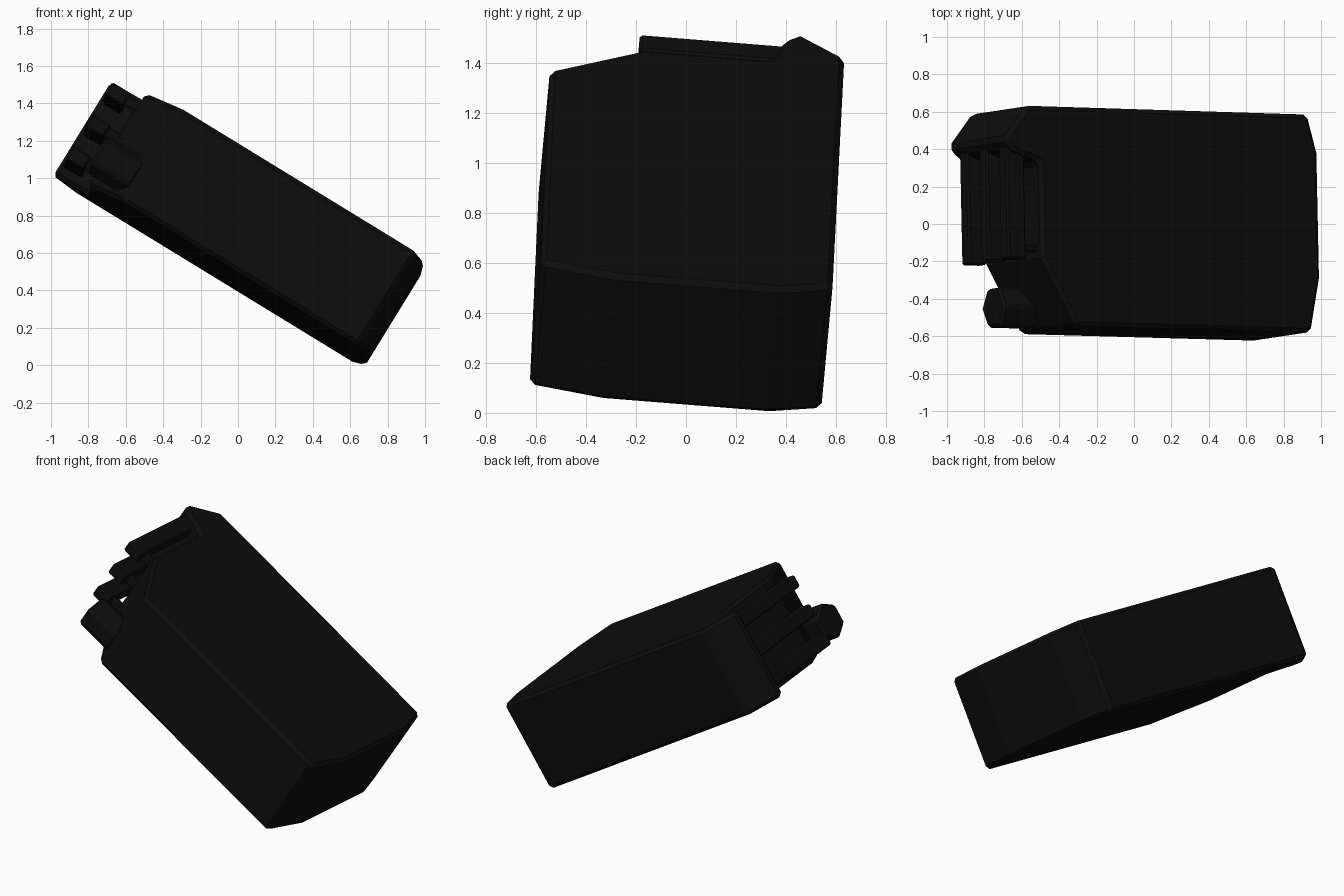
import bpy, bmesh, math
from mathutils import Matrix, Vector

cube = bpy.data.objects.get("Cube")
if cube:
    bpy.data.objects.remove(cube, do_unlink=True)

# One near-black plastic
black = bpy.data.materials.new("black_plastic")
black.use_nodes = True
colour = (0.004, 0.004, 0.004, 1)
black.diffuse_color = colour
black.node_tree.nodes["Principled BSDF"].inputs["Base Color"].default_value = colour

# Tilted frame of the whole pack: length, width, thickness
along = Vector((0.853, -0.024, -0.522)).normalized()
across = Vector((-0.02, 0.996, -0.08))
across = (across - along * across.dot(along)).normalized()
up = along.cross(across)
frame = Matrix((along, across, up)).transposed().to_4x4()
frame.translation = (0, 0, 0.755)


def prism(name, outline, low, high, bevel, turn=None):
    """Extrude a plan outline through the thickness and soften its edges."""
    bm = bmesh.new()
    face = bm.faces.new([bm.verts.new((x, y, low)) for x, y in outline])
    top = bmesh.ops.extrude_face_region(bm, geom=[face])["geom"]
    bmesh.ops.translate(bm, vec=(0, 0, high - low),
                        verts=[v for v in top if isinstance(v, bmesh.types.BMVert)])
    bmesh.ops.recalc_face_normals(bm, faces=bm.faces)
    mesh = bpy.data.meshes.new(name)
    bm.to_mesh(mesh)
    bm.free()
    mesh.materials.append(black)
    obj = bpy.data.objects.new(name, mesh)
    bpy.context.collection.objects.link(obj)
    obj.matrix_world = frame @ turn if turn else frame
    mod = obj.modifiers.new("edge", "BEVEL")
    mod.width = bevel
    mod.segments = 1
    return obj


def box(name, x0, x1, y0, y1, low, high):
    return prism(name, [(x0, y0), (x1, y0), (x1, y1), (x0, y1)], low, high, 0.01)


# Main case, with chamfered corners and a stepped contact end
prism("case", [(-0.57, -0.585), (0.905, -0.585), (0.967, -0.29), (0.967, 0.38),
               (0.91, 0.585), (-0.85, 0.59), (-1.0, 0.41), (-0.95, 0.35),
               (-0.78, 0.29), (-0.78, -0.22)], -0.265, 0.325, 0.022)

# Three contact rails, each with a thin foot at its free end
for i in range(3):
    low = -0.2 + 0.2 * i
    box(f"rail_{i + 1}", -0.965, -0.85, -0.23, 0.39, low, low + 0.08)
    box(f"rail_foot_{i + 1}", -0.87, -0.76, -0.19, -0.15, low + 0.01, low + 0.07)

# Six-sided knob on the slanted corner
hexagon = [(0.12 * math.cos(math.radians(60 * k)), 0.12 * math.sin(math.radians(60 * k)))
           for k in range(6)]
turn = Matrix.Translation((-0.83, -0.46, -0.11)) @ Matrix.Rotation(math.pi / 2, 4, "Y")
prism("knob", hexagon, 0, 0.25, 0.015, turn)
